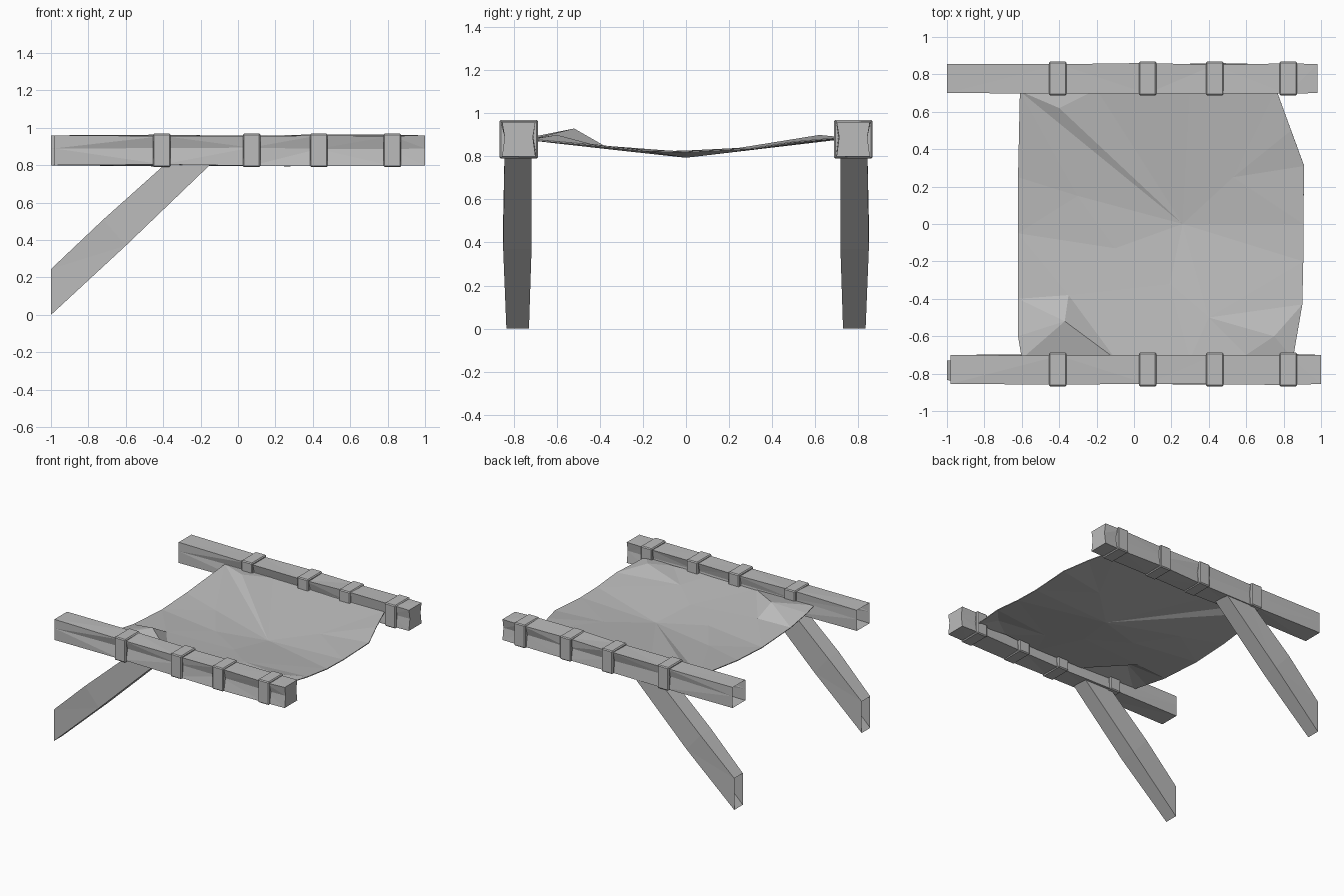
import bpy, bmesh, random
from mathutils import Vector
from mathutils.geometry import delaunay_2d_cdt

random.seed(4)
cube = bpy.data.objects.get("Cube")
if cube:
    bpy.data.objects.remove(cube)

grey = bpy.data.materials.new("plain_grey")
grey.use_nodes = True
grey.use_backface_culling = True
grey.diffuse_color = (0.5, 0.5, 0.5, 1)
for node in grey.node_tree.nodes:
    if node.type == 'BSDF_PRINCIPLED':
        node.inputs["Base Color"].default_value = grey.diffuse_color


def finish(name, bm):
    mesh = bpy.data.meshes.new(name)
    bm.to_mesh(mesh)
    bm.free()
    mesh.materials.append(grey)
    obj = bpy.data.objects.new(name, mesh)
    bpy.context.collection.objects.link(obj)
    return obj


def open_tube(name, rings):
    """Skin the rings, cap the far end and leave the first end open."""
    bm = bmesh.new()
    loops = [[bm.verts.new(p) for p in ring] for ring in rings]
    for a, b in zip(loops, loops[1:]):
        for i in range(len(a)):
            j = (i + 1) % len(a)
            bm.faces.new((a[i], a[j], b[j], b[i]))
    start = bm.faces.new(loops[0])
    bm.faces.new(loops[-1])
    bmesh.ops.recalc_face_normals(bm, faces=bm.faces)
    bmesh.ops.delete(bm, geom=[start], context='FACES_ONLY')
    bmesh.ops.triangulate(bm, faces=bm.faces)
    return finish(name, bm)


def beam(name, side, x0, x1):
    """Rough timber rail whose sides are slightly split along the middle."""
    rings = []
    for x in (x0, -0.4, 0.07, 0.43, 0.82, x1):
        at_end = x in (x0, x1)
        dent = 0.0 if x == x0 else 0.012
        rough = 0.0 if at_end else 0.006
        section = [(0.70, 0.80), (0.70 + dent, 0.89), (0.70, 0.96),
                   (0.855, 0.96), (0.855 - dent, 0.89), (0.855, 0.80)]
        rings.append([(x, side * (y + random.uniform(-rough, rough)),
                       z + random.uniform(-rough, rough)) for y, z in section])
    open_tube(name, rings)


def leg(name, side):
    """Sloping prop: (lower x, z), (upper x, z), inner y, outer y."""
    rings = []
    for low, high, y0, y1 in (((-1, 0), (-1, 0.245), 0.73, 0.835),
                              ((-0.6, 0.37), (-0.72, 0.51), 0.718, 0.85),
                              ((-0.1, 0.85), (-0.34, 0.85), 0.718, 0.843)):
        rings.append([(x, side * y, z) for (x, z), y in
                      ((low, y0), (high, y0), (high, y1), (low, y1))])
    open_tube(name, rings)


def band(name, side, x):
    """Chamfered strap around a rail."""
    bm = bmesh.new()
    bmesh.ops.create_cube(bm, size=1)
    for v in bm.verts:
        v.co = Vector((x, side * 0.778, 0.88)) + v.co * Vector((0.095, 0.18, 0.18))
    bmesh.ops.bevel(bm, geom=bm.edges[:], offset=0.007, segments=1, affect='EDGES')
    finish(name, bm)


# Rails, props and straps on both sides
for label, side, x0, x1 in (("front", -1, -0.98, 1), ("back", 1, -1, 0.98)):
    beam(label + "_rail", side, x0, x1)
    leg(label + "_leg", side)
    for n, x in enumerate((-0.408, 0.073, 0.432, 0.825)):
        band(f"{label}_strap_{n + 1}", side, x)

# Sagging creased cloth: outline, then inner fold points
outline = [(-.6, -.72, .89), (-.1, -.72, .88), (.3, -.72, .88), (.6, -.7, .885),
           (.85, -.72, .88), (.9, -.43, .855), (.905, -.2, .83), (.905, 0, .825),
           (.91, .31, .84), (.84, .5, .87), (.76, .72, .89), (.3, .72, .885),
           (-.2, .72, .89), (-.61, .71, .89), (-.62, .25, .84), (-.62, -.05, .825),
           (-.62, -.4, .845), (-.62, -.6, .88)]
folds = [(.26, 0, .8), (-.4, .62, .9), (.53, .25, .83), (.19, -.32, .835),
         (-.1, -.13, .825), (-.37, -.52, .93), (-.35, -.38, .85),
         (.75, -.6, .9), (.4, -.5, .865), (-.3, .15, .83)]
points = outline + folds
count = len(outline)
low, crest = count, count + 1
corner = outline.index((-.61, .71, .89))
edges = [(i, (i + 1) % count) for i in range(count)]
edges += [(corner, low), (crest, low), (corner, crest)]
verts, _, tris, origins, _, _ = delaunay_2d_cdt(
    [Vector(p[:2]) for p in points], edges, [], 1, 1e-5)
bm = bmesh.new()
made = [bm.verts.new((v.x, v.y, points[o[0]][2] if o else 0.84))
        for v, o in zip(verts, origins)]
for tri in tris:
    face = bm.faces.new([made[i] for i in tri])
    face.normal_update()
    if face.normal.z < 0:
        face.normal_flip()
cloth = finish("cloth_sheet", bm)
thick = cloth.modifiers.new("thickness", 'SOLIDIFY')
thick.thickness = 0.006
